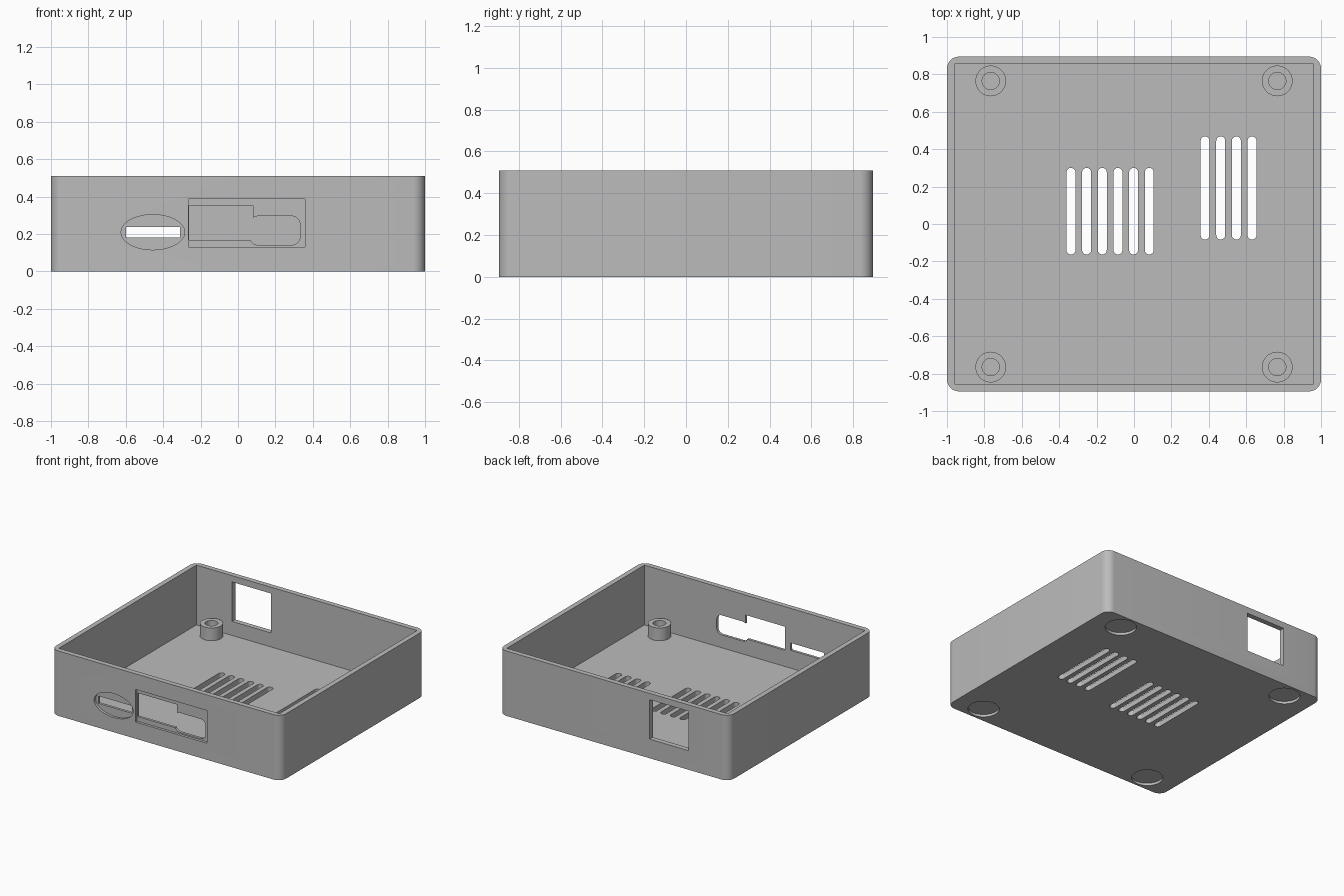
import bpy, bmesh, math

cube = bpy.data.objects.get("Cube")
if cube:
    bpy.data.objects.remove(cube, do_unlink=True)

# Single plain grey plastic
grey = bpy.data.materials.new("grey_plastic")
grey.use_nodes = True
colour = (0.5, 0.5, 0.5, 1)
grey.diffuse_color = colour
for node in grey.node_tree.nodes:
    if node.type == 'BSDF_PRINCIPLED':
        node.inputs["Base Color"].default_value = colour

W, D, H = 2.0, 1.79, 0.51
WALL, FLOOR = 0.04, 0.04
FRONT, BACK = -D / 2, D / 2


def rounded(u0, u1, v0, v1, ru=0, rv=None, seg=8):
    """Outline of a rectangle with circular or elliptical corners."""
    rv = ru if rv is None else rv
    if ru == 0:
        return [(u0, v0), (u1, v0), (u1, v1), (u0, v1)]
    corners = [(u1 - ru, v1 - rv), (u0 + ru, v1 - rv),
               (u0 + ru, v0 + rv), (u1 - ru, v0 + rv)]
    points = []
    for q, (cu, cv) in enumerate(corners):
        for i in range(seg + 1):
            a = math.pi / 2 * (q + i / seg)
            points.append((cu + ru * math.cos(a), cv + rv * math.sin(a)))
    return points


def circle(x, y, r):
    return rounded(x - r, x + r, y - r, y + r, r, seg=10)


def prism(name, outline, lo, hi, axis='Z'):
    """Extrude an outline along Z (outline in x, y) or Y (outline in x, z)."""
    bm = bmesh.new()
    place = (lambda u, v, t: (u, v, t)) if axis == 'Z' else (lambda u, v, t: (u, t, v))
    low = [bm.verts.new(place(u, v, lo)) for u, v in outline]
    high = [bm.verts.new(place(u, v, hi)) for u, v in outline]
    bm.faces.new(low)
    bm.faces.new(high)
    n = len(outline)
    for i in range(n):
        j = (i + 1) % n
        bm.faces.new((low[i], low[j], high[j], high[i]))
    bmesh.ops.remove_doubles(bm, verts=bm.verts, dist=1e-5)
    bmesh.ops.recalc_face_normals(bm, faces=bm.faces)
    mesh = bpy.data.meshes.new(name)
    bm.to_mesh(mesh)
    bm.free()
    mesh.materials.append(grey)
    obj = bpy.data.objects.new(name, mesh)
    bpy.context.collection.objects.link(obj)
    return obj


def activate(obj):
    bpy.ops.object.select_all(action='DESELECT')
    obj.select_set(True)
    bpy.context.view_layer.objects.active = obj


def cut(target, outline, lo, hi, axis='Z'):
    cutter = prism("cutter", outline, lo, hi, axis)
    cutter.hide_render = True
    mod = target.modifiers.new("cut", 'BOOLEAN')
    mod.operation = 'DIFFERENCE'
    mod.solver = 'EXACT'
    mod.object = cutter
    activate(target)
    bpy.ops.object.modifier_apply(modifier=mod.name)
    bpy.data.objects.remove(cutter, do_unlink=True)


def smooth(obj):
    activate(obj)
    bpy.ops.object.shade_smooth_by_angle(angle=math.radians(30))


# Open tray with rounded outer corners and a square-cornered cavity
tray = prism("case_tray", rounded(-W / 2, W / 2, FRONT, BACK, 0.065), 0, H)
cut(tray, rounded(-W / 2 + WALL, W / 2 - WALL, FRONT + WALL, BACK - WALL), FLOOR, H + 0.1)

# Two groups of vent slots through the floor
PITCH, HALF = 0.0837, 0.024
for first, count, y0, y1 in ((-0.337, 6, -0.163, 0.3), (0.38, 4, -0.083, 0.468)):
    for i in range(count):
        x = first + i * PITCH
        cut(tray, rounded(x - HALF, x + HALF, y0, y1, HALF), -0.1, 0.1)

# Front: oval recess with a narrow port slot
RECESS = FRONT + 0.02
OUT, IN = FRONT - 0.1, FRONT + 0.1
cut(tray, rounded(-0.625, -0.285, 0.115, 0.303, 0.17, 0.094, seg=12), OUT, RECESS, 'Y')
cut(tray, rounded(-0.6, -0.31, 0.18, 0.238), OUT, IN, 'Y')

# Front: rectangular recess with a stepped port opening
cut(tray, rounded(-0.265, 0.358, 0.13, 0.387), OUT, RECESS, 'Y')
cut(tray, rounded(-0.261, 0.08, 0.167, 0.353), OUT, IN, 'Y')
cut(tray, rounded(0.062, 0.332, 0.141, 0.295, 0.045), OUT, IN, 'Y')

# Back: rectangular connector window
cut(tray, rounded(-0.65, -0.31, 0.15, 0.46), BACK - 0.1, BACK + 0.1, 'Y')

# Corner screw bosses inside, shallow round foot recesses underneath
for side, sx in (("left", 1), ("right", -1)):
    for end, sy in (("front", -1), ("back", 1)):
        x, y = sx * 0.766, sy * 0.765
        cut(tray, circle(x, y, 0.112), -0.1, 0.02)
        boss = prism(f"screw_boss_{end}_{side}", circle(x, y, 0.082), FLOOR - 0.01, 0.14)
        cut(boss, circle(x, y, 0.046), -0.1, 0.3)
        smooth(boss)
smooth(tray)
